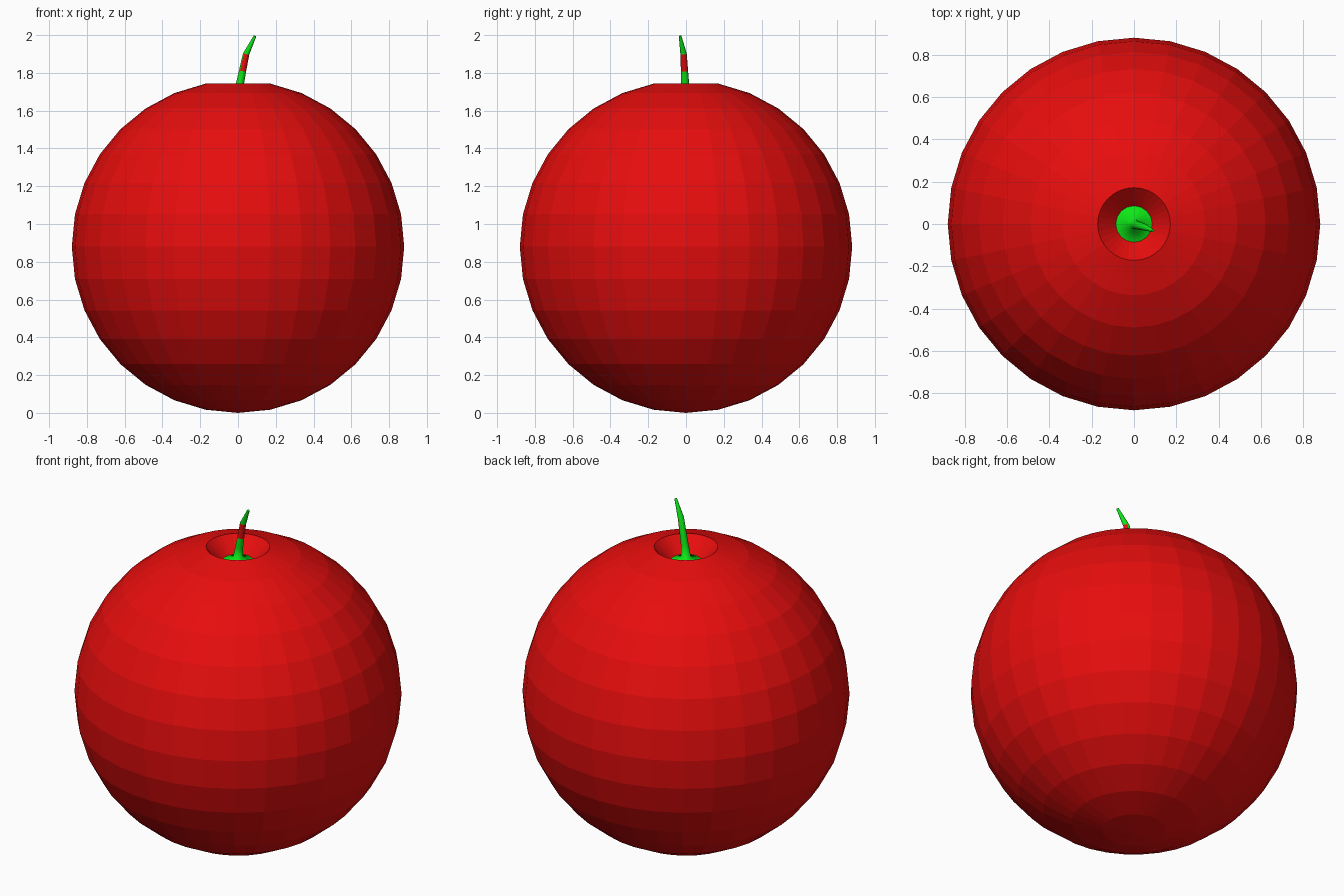
import bpy, bmesh, math
from mathutils import Vector

cube = bpy.data.objects.get("Cube")
if cube:
    bpy.data.objects.remove(cube, do_unlink=True)


def make_material(name, rgb):
    mat = bpy.data.materials.new(name)
    mat.use_nodes = True
    color = (*rgb, 1.0)
    mat.diffuse_color = color
    mat.node_tree.nodes["Principled BSDF"].inputs["Base Color"].default_value = color
    return mat


red = make_material("apple red", (0.8, 0.004, 0.004))
green = make_material("stem green", (0.004, 0.8, 0.008))


def make_object(name, bm, materials):
    bmesh.ops.recalc_face_normals(bm, faces=bm.faces)
    mesh = bpy.data.meshes.new(name)
    bm.to_mesh(mesh)
    bm.free()
    for mat in materials:
        mesh.materials.append(mat)
    obj = bpy.data.objects.new(name, mesh)
    bpy.context.collection.objects.link(obj)
    return obj


# Fruit body: faceted sphere with its top pole pushed in to form the hollow
RADIUS = 0.88
bm = bmesh.new()
bmesh.ops.create_uvsphere(bm, u_segments=32, v_segments=16, radius=RADIUS)
top = max(bm.verts, key=lambda v: v.co.z)
top.co.z = RADIUS - 0.19
bmesh.ops.translate(bm, verts=bm.verts, vec=(0, 0, RADIUS))
make_object("fruit_body", bm, [red])

# Stem: flared foot, then a bent taper to the tip (centre x, y, z, radius)
stations = [
    (0, 0, 1.66, 0.086),
    (0, 0, 1.685, 0.026),
    (0.012, -0.005, 1.75, 0.021),
    (0.024, -0.008, 1.81, 0.019),
    (0.043, -0.013, 1.90, 0.017),
    (0.09, -0.031, 1.995, 0.007),
]
SIDES = 16
bm = bmesh.new()
rings = []
for i, (x, y, z, r) in enumerate(stations):
    centre = Vector((x, y, z))
    # Tilt the upper rings to follow the bend
    axis = Vector((0, 0, 1))
    if i > 1:
        axis = centre - Vector(stations[i - 1][:3])
    turn = Vector((0, 0, 1)).rotation_difference(axis)
    ring = []
    for k in range(SIDES):
        a = math.tau * k / SIDES
        ring.append(bm.verts.new(centre + turn @ Vector((r * math.cos(a), r * math.sin(a), 0))))
    rings.append(ring)
bm.faces.new(rings[0])
bm.faces.new(rings[-1])
for low, high in zip(rings, rings[1:]):
    for k in range(SIDES):
        n = (k + 1) % SIDES
        bm.faces.new((low[k], low[n], high[n], high[k]))
bmesh.ops.recalc_face_normals(bm, faces=bm.faces)

# Red patch on the outer side of the middle section
for face in bm.faces:
    face.smooth = len(face.verts) == 4
    z = face.calc_center_median().z
    if 1.82 < z < 1.9 and face.normal.x - 0.6 * face.normal.y > -0.2:
        face.material_index = 1
make_object("stem", bm, [green, red])
